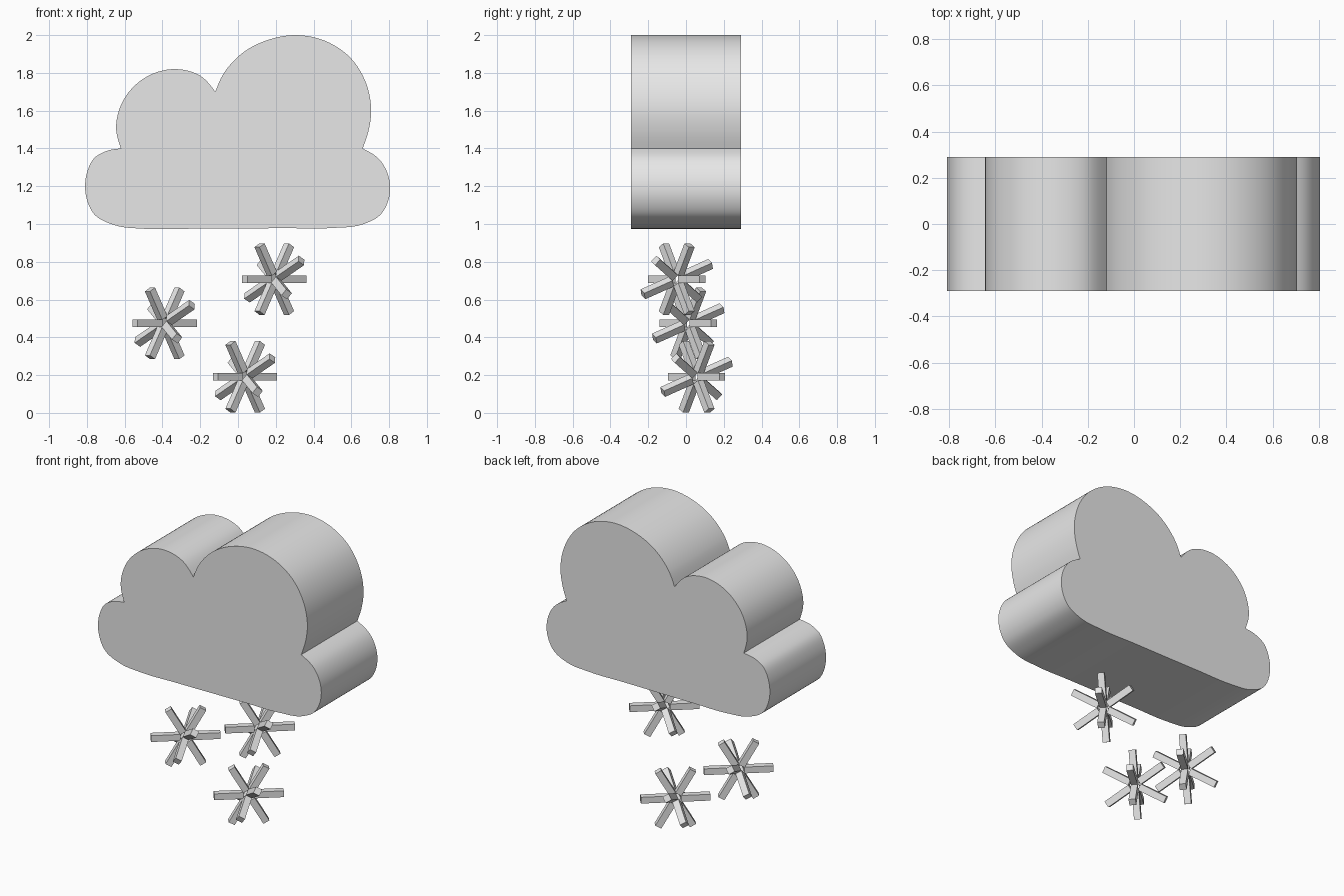
import bpy, bmesh, math
from mathutils import Vector, Matrix, geometry

if "Cube" in bpy.data.objects:
    bpy.data.objects.remove(bpy.data.objects["Cube"])

grey = bpy.data.materials.new("light_grey")
grey.diffuse_color = (0.8, 0.8, 0.8, 1)
grey.use_nodes = True
grey.node_tree.nodes["Principled BSDF"].inputs["Base Color"].default_value = grey.diffuse_color


def finish(name, bm):
    bmesh.ops.recalc_face_normals(bm, faces=bm.faces)
    me = bpy.data.meshes.new(name)
    bm.to_mesh(me)
    bm.free()
    me.materials.append(grey)
    ob = bpy.data.objects.new(name, me)
    bpy.context.collection.objects.link(ob)
    return ob


def smooth_path(pts, steps=7):
    """Smooth curve through the points, last point left out."""
    P = [Vector((x, 0, z)) for x, z in pts]
    d = [(b - a).length for a, b in zip(P, P[1:])]
    s = [(b - a) / l for a, b, l in zip(P, P[1:], d)]
    m = [(s[i] * d[i + 1] + s[i + 1] * d[i]) / (d[i] + d[i + 1]) for i in range(len(s) - 1)]
    m = [1.5 * s[0] - 0.5 * m[0]] + m + [1.5 * s[-1] - 0.5 * m[-1]]
    out = []
    for i, l in enumerate(d):
        seg = geometry.interpolate_bezier(P[i], P[i] + m[i] * l / 3,
                                          P[i + 1] - m[i + 1] * l / 3, P[i + 1], steps)
        out += seg[:-1]
    return out


# Cloud: lobes meeting at three sharp notches, extruded front to back
left_notch, mid_notch, right_notch = (-.62, 1.40), (-.12, 1.70), (.66, 1.40)
lobes = [
    [left_notch, (-.645, 1.5), (-.61, 1.65), (-.5, 1.77), (-.345, 1.82), (-.2, 1.785), mid_notch],
    [mid_notch, (-.08, 1.79), (.03, 1.91), (.16, 1.975), (.31, 2.0), (.46, 1.97), (.6, 1.875),
     (.68, 1.74), (.705, 1.6), (.69, 1.49), right_notch],
    [right_notch, (.75, 1.34), (.8, 1.24), (.8, 1.14), (.755, 1.05), (.66, .998), (.5, .979),
     (.25, .978), (-.25, .975), (-.5, .975), (-.65, .993), (-.76, 1.05), (-.805, 1.15),
     (-.8, 1.27), (-.76, 1.35), (-.7, 1.385), left_notch],
]
bm = bmesh.new()
outline = [p for lobe in lobes for p in smooth_path(lobe)]
face = bm.faces.new([bm.verts.new(p + Vector((0, -.29, 0))) for p in outline])
ext = bmesh.ops.extrude_face_region(bm, geom=[face], use_keep_orig=True)
bmesh.ops.translate(bm, vec=(0, .58, 0),
                    verts=[g for g in ext["geom"] if isinstance(g, bmesh.types.BMVert)])
cloud = finish("cloud", bm)
bpy.context.view_layer.objects.active = cloud
cloud.select_set(True)
bpy.ops.object.shade_smooth_by_angle(angle=math.radians(30))

# Snowflakes: two six-armed stars of square bars sharing one axis
INNER, OUTER, T = .033, .207, .041
th = math.radians(41)
u = Vector((math.cos(th), math.sin(th), 0))
v = Vector((math.sin(th), -math.cos(th), 0))
up = Vector((0, 0, 1))
shared = u * .5 + up * math.sin(math.pi / 3)
side = up * .5 - u * math.sin(math.pi / 3)
phi = math.radians(6)
w = v * math.cos(phi) + side * math.sin(phi)
n2 = shared.cross(w)


def add_arm(bm, centre, direction, normal):
    third = direction.cross(normal)
    rot = Matrix((direction, normal, third)).transposed().to_4x4()
    mat = (Matrix.Translation(centre + direction * (INNER + OUTER) / 2) @ rot
           @ Matrix.Diagonal((OUTER - INNER, T, T, 1)))
    bmesh.ops.create_cube(bm, size=1, matrix=mat)


for i, c in enumerate([(.192, -.049, .708), (-.388, .012, .474), (.038, .056, .191)]):
    bm = bmesh.new()
    for k in range(6):
        a = k * math.pi / 3
        add_arm(bm, Vector(c), u * math.cos(a) + up * math.sin(a), v)
        if k % 3:  # the shared axis is already there
            add_arm(bm, Vector(c), shared * math.cos(a) + w * math.sin(a), n2)
    finish(f"snowflake_{i + 1}", bm)
